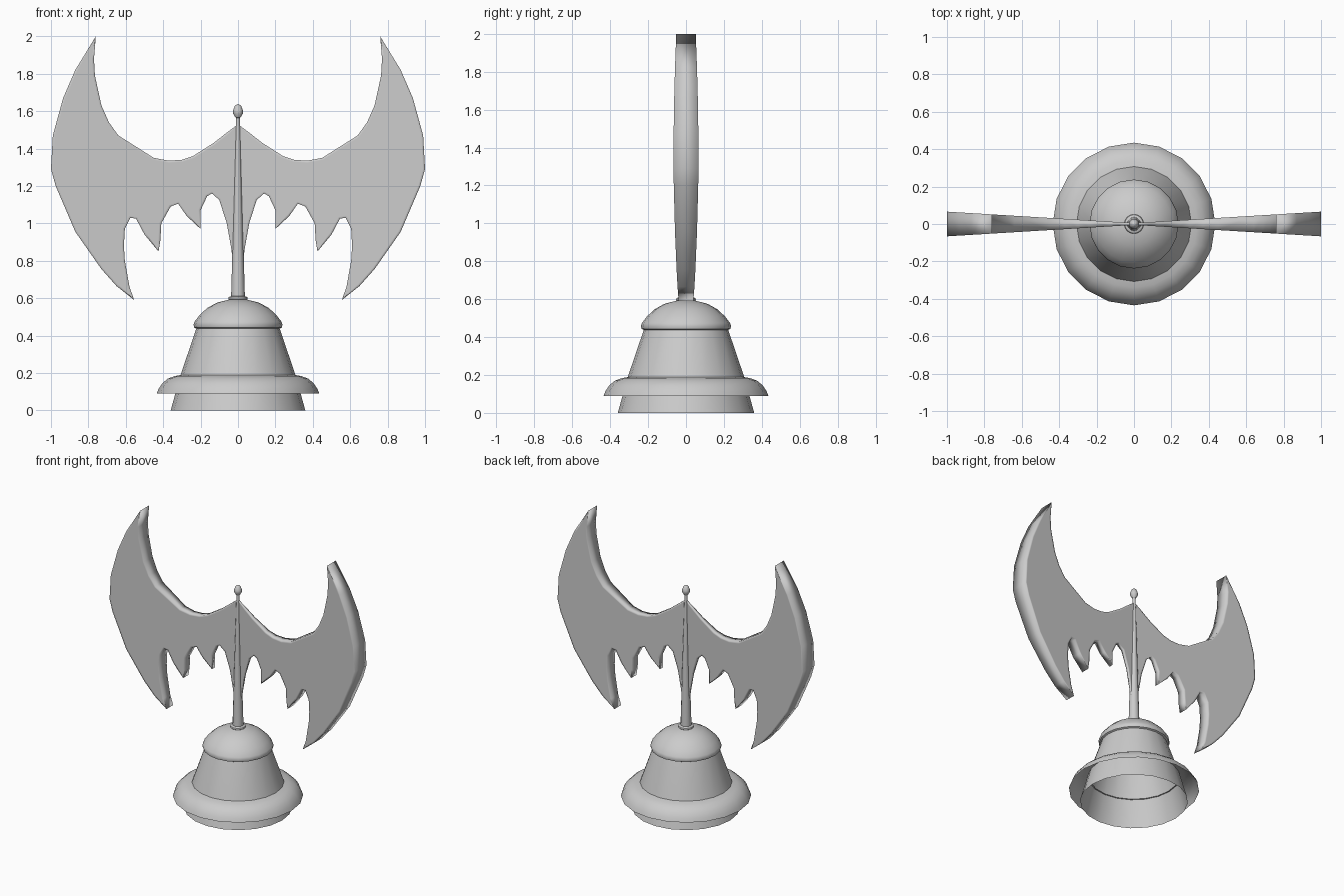
import bpy, bmesh, math

cube = bpy.data.objects.get("Cube")
if cube:
    bpy.data.objects.remove(cube)


def add_object(name, bm):
    mesh = bpy.data.meshes.new(name)
    bm.to_mesh(mesh)
    bm.free()
    obj = bpy.data.objects.new(name, mesh)
    bpy.context.collection.objects.link(obj)
    return obj


def select_only(obj):
    bpy.ops.object.select_all(action='DESELECT')
    obj.select_set(True)
    bpy.context.view_layer.objects.active = obj


def lathe(name, profile, sides=20, angle=40):
    """Spin a (radius, height) profile, listed bottom to top, around z."""
    bm = bmesh.new()
    verts = [bm.verts.new((r, 0, z)) for r, z in profile]
    edges = [bm.edges.new(pair) for pair in zip(verts, verts[1:])]
    bmesh.ops.spin(bm, geom=verts + edges, cent=(0, 0, 0), axis=(0, 0, 1),
                   angle=math.tau, steps=sides)
    bmesh.ops.remove_doubles(bm, verts=bm.verts, dist=1e-4)
    bmesh.ops.recalc_face_normals(bm, faces=bm.faces)
    # open shells should face away from the axis
    if sum(f.normal.xy.dot(f.calc_center_median().xy) for f in bm.faces) < 0:
        bmesh.ops.reverse_faces(bm, faces=bm.faces)
    obj = add_object(name, bm)
    select_only(obj)
    bpy.ops.object.shade_smooth_by_angle(angle=math.radians(angle))
    return obj


# Hollow bell-shaped base
lathe("base_wall", [(.36, 0), (.307, .19), (.222, .44)])
lathe("base_rim", [(.435, .09), (.425, .115), (.405, .145), (.375, .17),
                   (.34, .183), (.30, .19)])
lathe("base_dome", [(.222, .437), (.234, .443), (.238, .458), (.232, .475),
                    (.205, .51), (.165, .547), (.115, .575), (.05, .592), (0, .595)])

# Central pole with collar and finial
lathe("collar", [(.045, .588), (.052, .595), (.05, .605), (.037, .611), (0, .611)], 16)
lathe("pole", [(.037, .6), (.01, 1.57)], 12)
lathe("finial", [(0, 1.562), (.013, 1.565), (.027, 1.588), (.027, 1.603),
                 (.017, 1.628), (.006, 1.636), (0, 1.637)], 10)

# Wing outline in the xz plane, from the pole outward and back
top_edge = [(0, 1.53), (.06, 1.485), (.13, 1.43), (.24, 1.36), (.30, 1.34),
            (.37, 1.335), (.45, 1.35), (.64, 1.47), (.69, 1.54), (.73, 1.63),
            (.765, 1.79), (.77, 1.88), (.76, 2.0)]
outer_edge = [(.87, 1.82), (.935, 1.67), (.99, 1.47), (1.0, 1.29), (.975, 1.2),
              (.87, .955), (.73, .755), (.65, .665), (.555, .59)]
ragged_edge = [(.58, .66), (.605, .8), (.61, .88), (.605, .97), (.575, 1.03),
               (.545, 1.025), (.50, .94), (.425, .85), (.415, .91), (.41, 1.0),
               (.36, 1.09), (.32, 1.105), (.275, 1.04), (.20, .97), (.20, 1.07),
               (.165, 1.145), (.14, 1.16), (.10, 1.125), (.06, 1.0),
               (.035, .86), (.02, .72), (0, .64)]
outline = top_edge + outer_edge + ragged_edge


def half_depth(x):
    return .005 + .061 * x


# Wings grow thicker toward the outer edge
bm = bmesh.new()
front = [bm.verts.new((x, -half_depth(x), z)) for x, z in outline]
back = [bm.verts.new((x, half_depth(x), z)) for x, z in outline]
caps = [bm.faces.new(front), bm.faces.new(back[::-1])]
for i in range(len(outline) - 1):
    bm.faces.new((front[i], back[i], back[i + 1], front[i + 1]))
bmesh.ops.recalc_face_normals(bm, faces=bm.faces)
# narrow border gives softly shaded edges around flat faces
bmesh.ops.inset_individual(bm, faces=caps, thickness=.012, use_even_offset=False)
wings = add_object("wings", bm)
mirror = wings.modifiers.new("Mirror", 'MIRROR')
mirror.use_clip = True
select_only(wings)
bpy.ops.object.shade_smooth()
